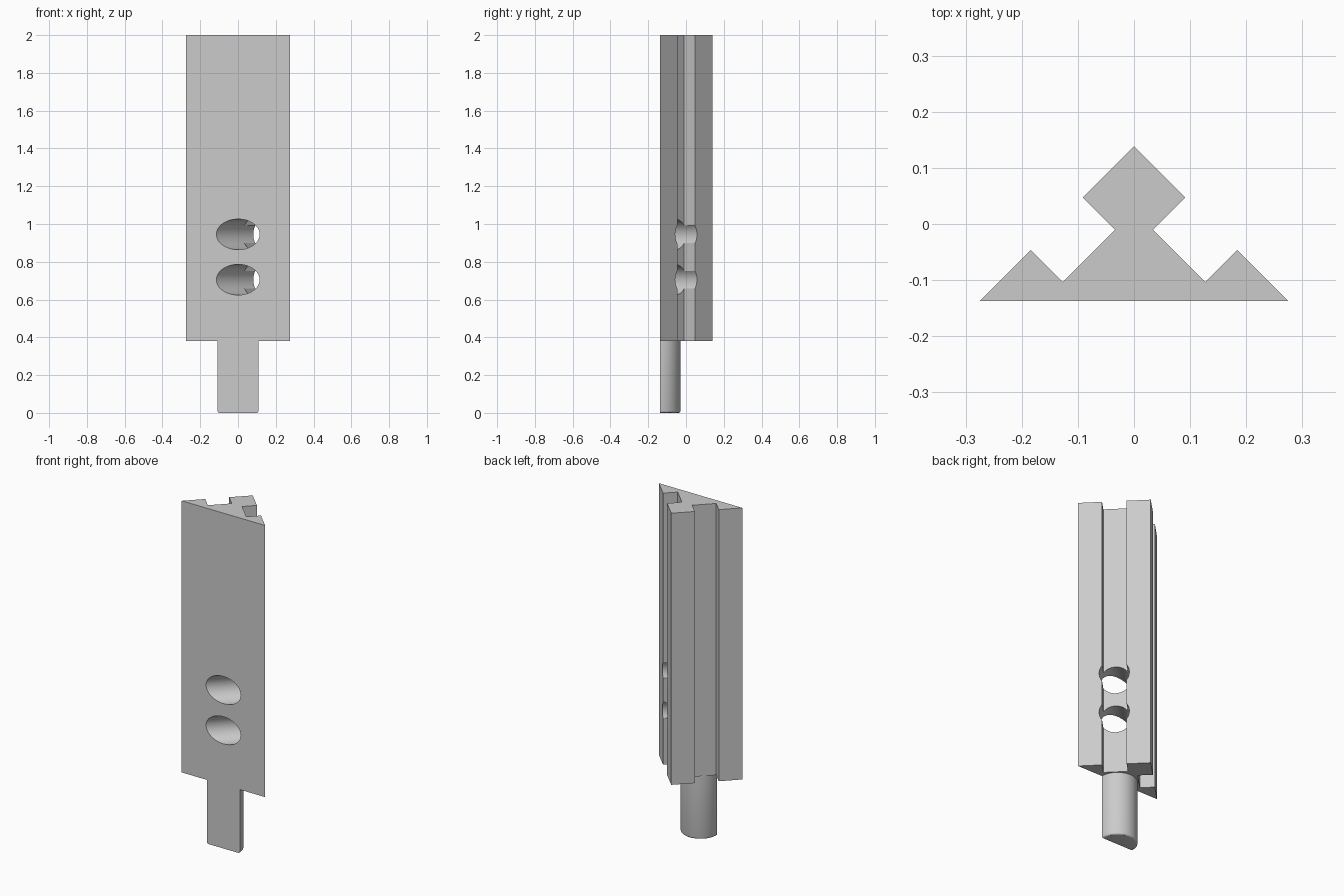
import bpy, bmesh
from math import radians
from mathutils import Matrix, Vector

cube = bpy.data.objects.get("Cube")
if cube:
    bpy.data.objects.remove(cube, do_unlink=True)

FRONT = -0.1375      # y of the flat front face
SHOULDER = 0.38      # height where the peg meets the bar
TOP = 2.0
PEG_RADIUS = 0.108
HOLE_RADIUS = 0.081

grey = bpy.data.materials.new("plain grey")
grey.use_nodes = True
grey.diffuse_color = (0.6, 0.6, 0.6, 1)
grey.node_tree.nodes["Principled BSDF"].inputs["Base Color"].default_value = (0.6, 0.6, 0.6, 1)


def make_object(name, bm):
    bmesh.ops.recalc_face_normals(bm, faces=bm.faces)
    mesh = bpy.data.meshes.new(name)
    bm.to_mesh(mesh)
    bm.free()
    mesh.materials.append(grey)
    obj = bpy.data.objects.new(name, mesh)
    bpy.context.collection.objects.link(obj)
    return obj


def smooth(obj):
    bpy.ops.object.select_all(action='DESELECT')
    obj.select_set(True)
    bpy.context.view_layer.objects.active = obj
    bpy.ops.object.shade_smooth_by_angle(angle=radians(30))


# Grooved bar: half cross-section mirrored in x, then extruded upwards
half = [(0.275, FRONT), (0.184, -0.046), (0.127, -0.103), (0.034, -0.010), (0.0915, 0.0475)]
outline = half + [(0, 0.139)] + [(-x, y) for x, y in reversed(half)]
bm = bmesh.new()
base = bm.faces.new([bm.verts.new((x, y, SHOULDER)) for x, y in outline])
ext = bmesh.ops.extrude_face_region(bm, geom=[base], use_keep_orig=True)
tops = [g for g in ext["geom"] if isinstance(g, bmesh.types.BMVert)]
bmesh.ops.translate(bm, verts=tops, vec=(0, 0, TOP - SHOULDER))
bar = make_object("grooved_bar", bm)

# Two slanted holes, running from the front face out through the +x neck
bm = bmesh.new()
axis = Vector((1, 1, 0)).to_track_quat('Z', 'Y').to_matrix().to_4x4()
for z in (0.705, 0.945):
    bmesh.ops.create_cone(bm, cap_ends=True, segments=64, radius1=HOLE_RADIUS, radius2=HOLE_RADIUS,
                          depth=1.2, matrix=Matrix.Translation((0, FRONT, z)) @ axis)
cutter = make_object("hole_cutter", bm)
cutter.hide_render = True
cutter.hide_viewport = False

cut = bar.modifiers.new("holes", 'BOOLEAN')
cut.operation = 'DIFFERENCE'
cut.solver = 'EXACT'
cut.object = cutter
bpy.context.view_layer.objects.active = bar
bpy.ops.object.modifier_apply(modifier=cut.name)
bpy.data.objects.remove(cutter, do_unlink=True)
smooth(bar)

# Half-round peg: cylinder with a rounded lower rim, sliced flush with the front face
bm = bmesh.new()
bmesh.ops.create_cone(bm, cap_ends=True, segments=64, radius1=PEG_RADIUS, radius2=PEG_RADIUS,
                      depth=SHOULDER, matrix=Matrix.Translation((0, FRONT, SHOULDER / 2)))
rim = [e for e in bm.edges if all(v.co.z < 0.01 for v in e.verts)]
bmesh.ops.bevel(bm, geom=rim, offset=0.01, segments=3, profile=0.5, affect='EDGES')
sliced = bmesh.ops.bisect_plane(bm, geom=bm.verts[:] + bm.edges[:] + bm.faces[:], dist=1e-5,
                                plane_co=(0, FRONT, 0), plane_no=(0, -1, 0), clear_outer=True)
bmesh.ops.holes_fill(bm, edges=[e for e in bm.edges if e.is_boundary], sides=0)
smooth(make_object("half_round_peg", bm))
